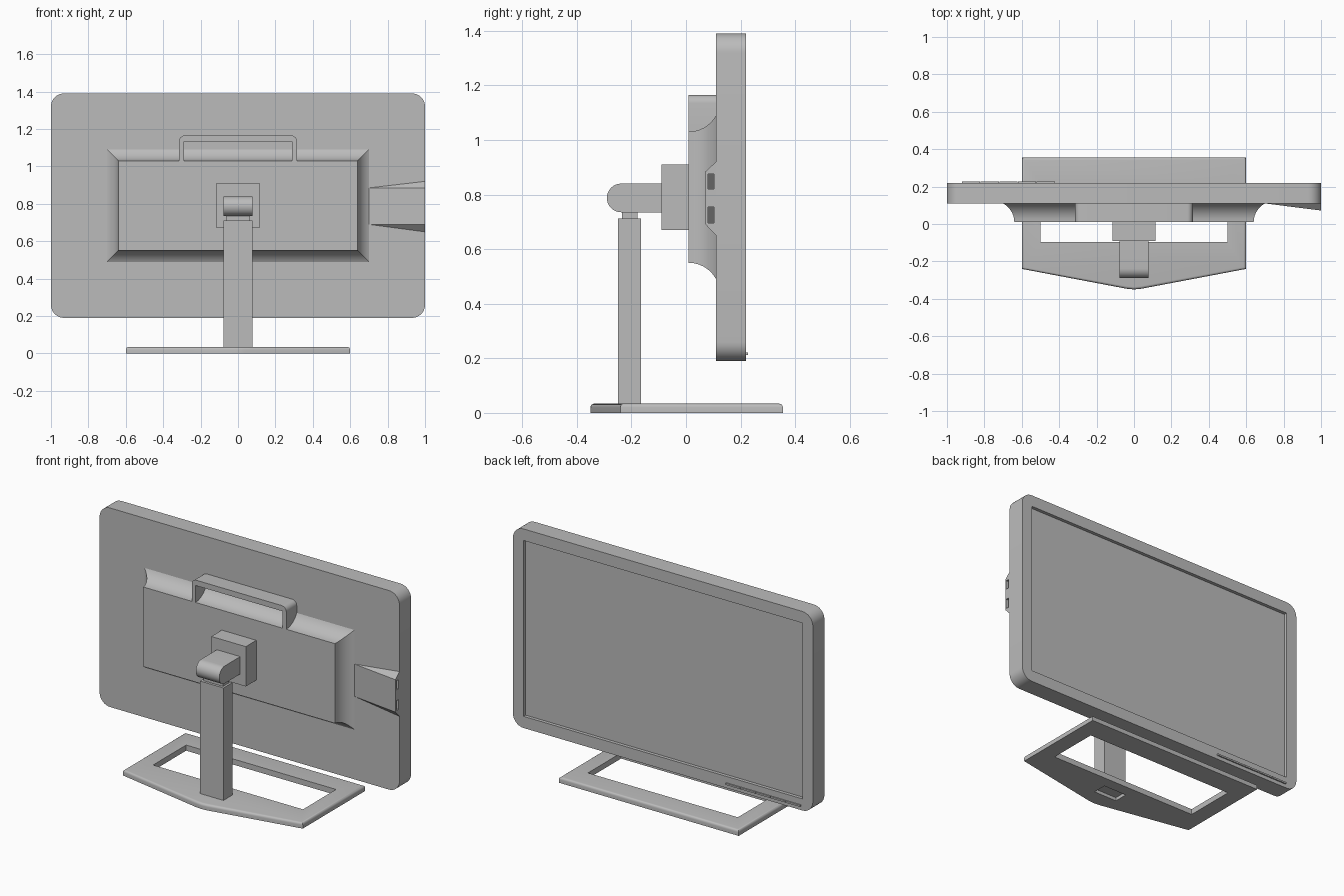
import bpy, bmesh, math

if "Cube" in bpy.data.objects:
    bpy.data.objects.remove(bpy.data.objects["Cube"], do_unlink=True)


def material(name, rgb):
    m = bpy.data.materials.new(name)
    m.use_nodes = True
    m.diffuse_color = (*rgb, 1)
    m.node_tree.nodes["Principled BSDF"].inputs["Base Color"].default_value = (*rgb, 1)
    return m


GREY = material("mid grey", (0.5, 0.5, 0.5))
DARK = material("dark grey", (0.13, 0.13, 0.13))


def loft(name, rings, mat=GREY):
    """Skin a list of equal-length point rings and cap both ends."""
    bm = bmesh.new()
    loops = [[bm.verts.new(p) for p in ring] for ring in rings]
    n = len(loops[0])
    for a, b in zip(loops, loops[1:]):
        for i in range(n):
            j = (i + 1) % n
            bm.faces.new((a[i], a[j], b[j], b[i]))
    bm.faces.new(loops[0])
    bm.faces.new(loops[-1])
    bmesh.ops.remove_doubles(bm, verts=bm.verts, dist=1e-5)
    bmesh.ops.recalc_face_normals(bm, faces=bm.faces)
    mesh = bpy.data.meshes.new(name)
    bm.to_mesh(mesh)
    bm.free()
    mesh.materials.append(mat)
    obj = bpy.data.objects.new(name, mesh)
    bpy.context.scene.collection.objects.link(obj)
    return obj


def box(name, x, y, z, mat=GREY):
    ring = lambda h: [(x[0], y[0], h), (x[1], y[0], h), (x[1], y[1], h), (x[0], y[1], h)]
    return loft(name, [ring(z[0]), ring(z[1])], mat)


def arc(cx, cy, r, start, end, n=8):
    return [(cx + r * math.cos(math.radians(start + (end - start) * i / n)),
             cy + r * math.sin(math.radians(start + (end - start) * i / n)))
            for i in range(n + 1)]


def rounded(hx, z0, z1, r, y):
    """Rounded rectangle standing in the plane of the given y."""
    pts = []
    for k, (cx, cz) in enumerate([(hx - r, z1 - r), (r - hx, z1 - r),
                                  (r - hx, z0 + r), (hx - r, z0 + r)]):
        pts += arc(cx, cz, r, 90 * k, 90 * k + 90)
    return [(px, y, pz) for px, pz in pts]


def cut(target, cutter):
    cutter.hide_render = True
    cutter.hide_viewport = True
    cutter.display_type = 'WIRE'
    mod = target.modifiers.new(cutter.name, 'BOOLEAN')
    mod.operation = 'DIFFERENCE'
    mod.solver = 'EXACT'
    mod.object = cutter


def smooth(obj):
    bpy.ops.object.select_all(action='DESELECT')
    obj.select_set(True)
    bpy.context.view_layer.objects.active = obj
    bpy.ops.object.shade_smooth_by_angle(angle=math.radians(30))


# Display panel with a recessed screen on the +y side
smooth(loft("display_panel", [
    rounded(1, 0.19, 1.39, 0.07, 0.11),
    rounded(1, 0.19, 1.39, 0.07, 0.22),
    rounded(0.93, 0.26, 1.32, 0, 0.22),
    rounded(0.93, 0.26, 1.32, 0, 0.2)]))

# Row of slim buttons on the lower bezel
for i in range(5):
    x = -0.92 + i * 0.1
    box(f"bezel_button_{i + 1}", (x, x + 0.097), (0.215, 0.228), (0.212, 0.222))

# Electronics housing with a concave flare into the panel
R = 0.113
rings = []
for i in range(9):
    d = 0.1 * math.sin(math.pi / 2 * i / 8)
    o = R - math.sqrt(R * R - d * d)
    rings.append([(sx * (0.64 + o), 0.01 + d, z)
                  for sx, z in ((-1, 0.55 - o), (1, 0.55 - o), (1, 1.03 + o), (-1, 1.03 + o))])
smooth(loft("rear_housing", rings))

# Carrying handle: a U-shaped bracket
bracket = ([(0.315, 1.03)] + arc(0.285, 1.135, 0.03, 0, 90, 6)
           + arc(-0.285, 1.135, 0.03, 90, 180, 6)
           + [(-0.315, 1.03), (-0.29, 1.03), (-0.29, 1.132), (0.29, 1.132), (0.29, 1.03)])
smooth(loft("carry_handle", [[(x, y, z) for x, z in bracket] for y in (0.01, 0.11)]))

# Wedge-shaped port module on the side
module = loft("port_module", [
    [(0.7, 0.11, 0.885), (0.7, 0.11, 0.885), (0.7, 0.11, 0.69), (0.7, 0.11, 0.69)],
    [(1, 0.11, 0.92), (1, 0.072, 0.885), (1, 0.072, 0.69), (1, 0.11, 0.65)]])
for i, z in enumerate(((0.695, 0.755), (0.82, 0.875))):
    cut(module, box(f"port_cutter_{i + 1}", (0.97, 1.05), (0.08, 0.102), z))
    box(f"port_floor_{i + 1}", (0.968, 0.973), (0.08, 0.102), z, DARK)

# Mount plate, rounded neck, collar and pole
box("mount_plate", (-0.115, 0.115), (-0.09, 0.01), (0.67, 0.91))
neck = [(-0.09, 0.84)] + arc(-0.2375, 0.7875, 0.0525, 90, 270, 16) + [(-0.09, 0.735)]
smooth(loft("neck", [[(x, y, z) for y, z in neck] for x in (-0.078, 0.078)]))
box("pole_collar", (-0.065, 0.065), (-0.235, -0.178), (0.7, 0.74))
box("stand_pole", (-0.078, 0.078), (-0.25, -0.165), (0.03, 0.712))

# Base frame with a softened top edge and an open centre
outline = [(0.6, 0.355), (-0.6, 0.355), (-0.6, -0.24), (-0.04, -0.346),
           (0, -0.35), (0.04, -0.346), (0.6, -0.24)]


def base_ring(inset, z):
    return [(x * (1 - inset / 0.6), y * (1 - inset / 0.35), z) for x, y in outline]


base_rings = [base_ring(0, 0)]
for i in range(5):
    a = math.pi / 2 * i / 4
    base_rings.append(base_ring(0.014 * (1 - math.cos(a)), 0.02 + 0.014 * math.sin(a)))
base = loft("stand_base", base_rings)
cut(base, box("base_opening_cutter", (-0.5, 0.5), (-0.095, 0.22), (-0.1, 0.1)))
cut(base, box("base_socket_cutter", (-0.078, 0.078), (-0.25, -0.165), (-0.05, 0.02)))
smooth(base)
